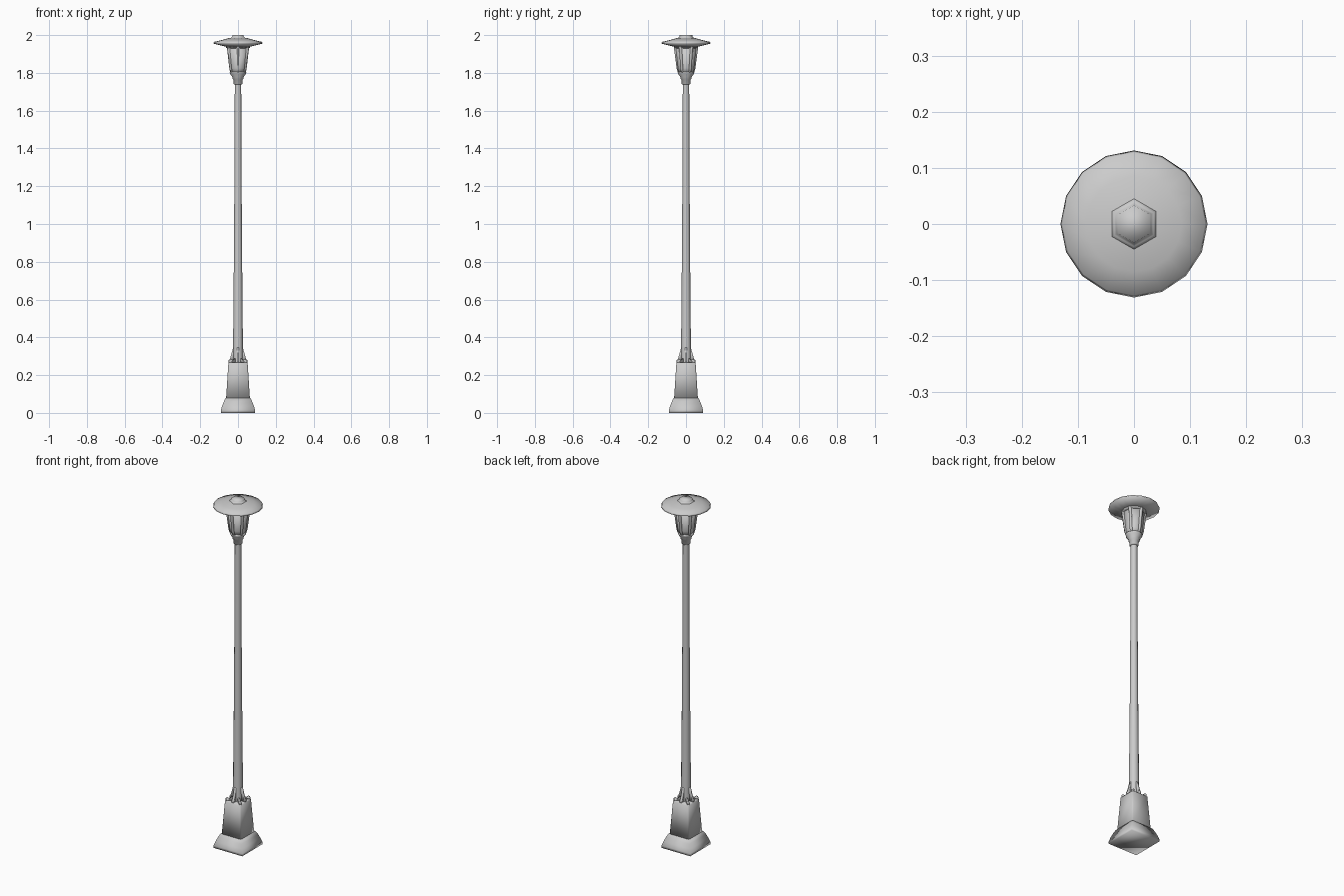
import bpy, bmesh, math
from mathutils import Matrix

if "Cube" in bpy.data.objects:
    bpy.data.objects.remove(bpy.data.objects["Cube"])


def finish(name, bm, angle):
    bmesh.ops.recalc_face_normals(bm, faces=bm.faces)
    me = bpy.data.meshes.new(name)
    bm.to_mesh(me)
    bm.free()
    ob = bpy.data.objects.new(name, me)
    bpy.context.collection.objects.link(ob)
    bpy.ops.object.select_all(action='DESELECT')
    bpy.context.view_layer.objects.active = ob
    ob.select_set(True)
    bpy.ops.object.shade_smooth_by_angle(angle=math.radians(angle))
    return ob


def stack(name, rings, angle):
    """Skin a stack of point rings and cap both ends."""
    bm = bmesh.new()
    rings = [[bm.verts.new(p) for p in ring] for ring in rings]
    for a, b in zip(rings, rings[1:]):
        for i in range(len(a)):
            j = (i + 1) % len(a)
            bm.faces.new((a[i], a[j], b[j], b[i]))
    bm.faces.new(rings[0])
    bm.faces.new(rings[-1])
    return finish(name, bm, angle)


def lathe(name, profile, sides, turn=0.0, angle=40):
    """Rings of (radius, z)."""
    return stack(name, [[(r * math.cos(turn + i * math.tau / sides),
                          r * math.sin(turn + i * math.tau / sides), z)
                         for i in range(sides)] for r, z in profile], angle)


def chamfered(name, profile, c, angle=180):
    """Square section with cut corners, rings of (half width, z)."""
    return stack(name, [[(x, y, z) for x, y in (
        (w, c - w), (w, w - c), (w - c, w), (c - w, w),
        (-w, w - c), (-w, c - w), (c - w, -w), (w - c, -w))] for w, z in profile], angle)


def fins(name, outline, thick, count, turn=0.0, angle=180):
    """Radial plates from an (r, z) outline, repeated round the axis."""
    bm = bmesh.new()
    for k in range(count):
        rot = Matrix.Rotation(turn + k * math.tau / count, 3, 'Z')
        sides = [[bm.verts.new(rot @ Matrix.Translation((r, s * thick / 2, z)).translation)
                  for r, z in outline] for s in (-1, 1)]
        bm.faces.new(sides[0])
        bm.faces.new(sides[1])
        n = len(outline)
        for i in range(n):
            j = (i + 1) % n
            bm.faces.new((sides[0][i], sides[0][j], sides[1][j], sides[1][i]))
    return finish(name, bm, angle)


# Square foot and pedestal, softly shaded
lathe("foot", [(w * math.sqrt(2), z) for w, z in
               ((0.091, 0), (0.091, 0.014), (0.084, 0.037), (0.075, 0.06), (0.066, 0.078))],
      4, math.pi / 4, 180)
chamfered("pedestal", [(0.063, 0.076), (0.051, 0.264), (0.047, 0.268)], 0.006)

# Post with brackets and low corner scrolls at its base
lathe("post", [(0.027, 0.26), (0.026, 0.35), (0.022, 0.8), (0.0185, 1.3), (0.017, 1.75)], 12)
fins("base_brackets", [(0.015, 0.262), (0.048, 0.262), (0.049, 0.278), (0.043, 0.285),
                       (0.034, 0.315), (0.026, 0.345), (0.015, 0.345)], 0.012, 4)
fins("corner_scrolls", [(0.02, 0.264), (0.064, 0.264), (0.064, 0.279), (0.055, 0.283),
                        (0.045, 0.276), (0.02, 0.29)], 0.012, 4, math.pi / 4)

# Collar and cup under the lantern
lathe("collar", [(0.019, 1.738), (0.024, 1.742), (0.024, 1.764), (0.029, 1.768),
                 (0.030, 1.778), (0.042, 1.795), (0.044, 1.804), (0.038, 1.806)], 12, angle=180)

# Lantern glass and frame bars
lathe("lantern_glass", [(0.042, 1.8), (0.046, 1.825), (0.058, 1.942)], 6, math.pi / 2, 180)
fins("lantern_bars", [(0.035, 1.802), (0.043, 1.802), (0.049, 1.82), (0.063, 1.925),
                      (0.064, 1.942), (0.035, 1.942)], 0.012, 6, math.pi / 2)
lathe("lantern_ring", [(0.052, 1.930), (0.063, 1.933), (0.063, 1.944)], 12, angle=180)

# Wide smooth hat rising into a small knob
lathe("hat", [(0.062, 1.938), (0.131, 1.955), (0.127, 1.964), (0.085, 1.974), (0.05, 1.984)],
      16, angle=180)
lathe("knob", [(0.052, 1.980), (0.04, 1.987), (0.035, 1.992), (0.033, 2.0)],
      6, math.pi / 2, 180)
